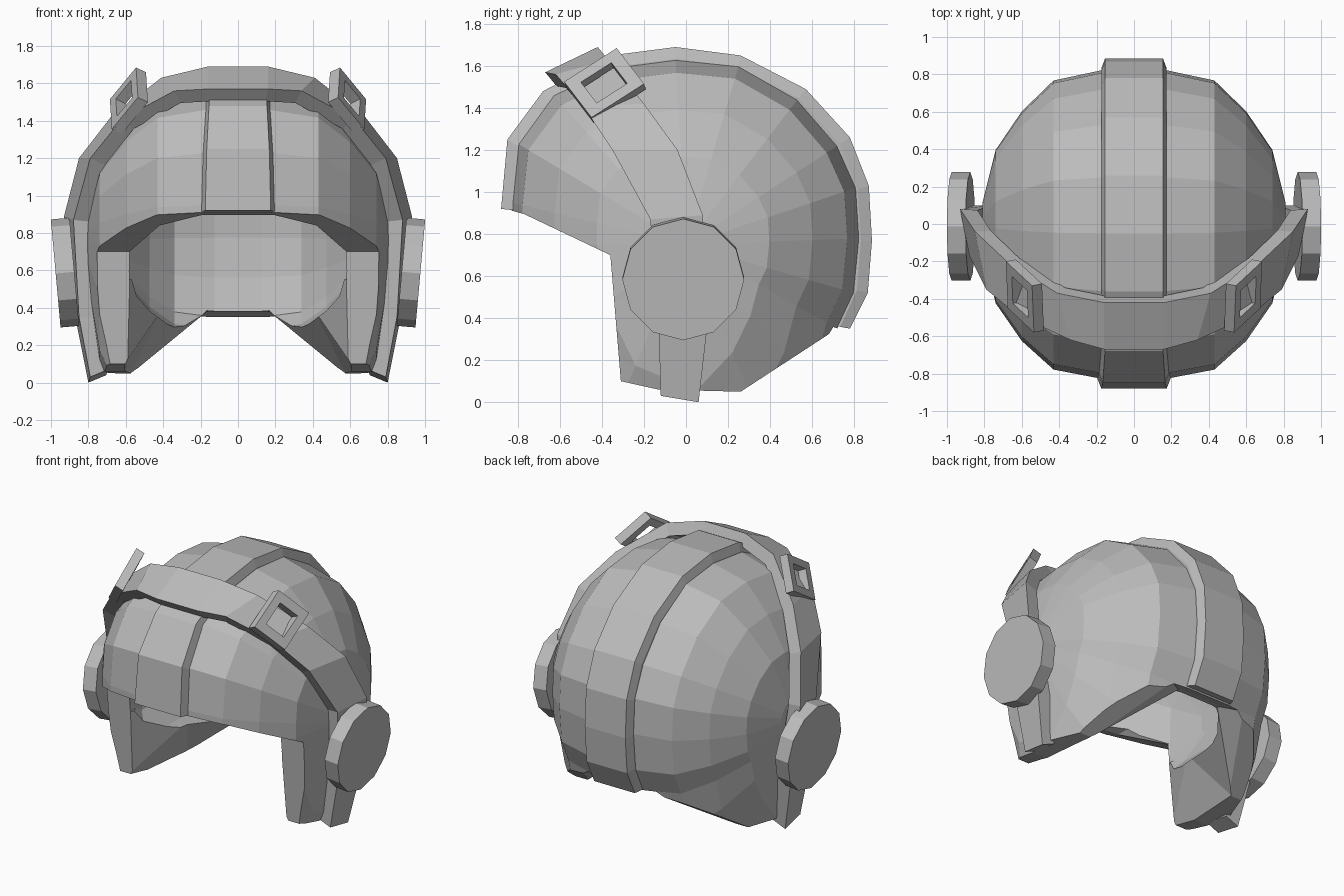
import bpy, bmesh, math
from mathutils import Vector

if "Cube" in bpy.data.objects:
    bpy.data.objects.remove(bpy.data.objects["Cube"])

grey = bpy.data.materials.new("helmet_grey")
grey.diffuse_color = (0.5, 0.5, 0.5, 1)
grey.use_nodes = True
grey.node_tree.nodes["Principled BSDF"].inputs["Base Color"].default_value = grey.diffuse_color
CZ = 0.75  # height of the helmet's centre


def make(name, verts, faces, tri=False):
    me = bpy.data.meshes.new(name)
    me.from_pydata([tuple(v) for v in verts], [], faces)
    bm = bmesh.new()
    bm.from_mesh(me)
    bmesh.ops.recalc_face_normals(bm, faces=bm.faces)
    if tri:
        bmesh.ops.triangulate(bm, faces=bm.faces)
    bm.to_mesh(me)
    bm.free()
    me.materials.append(grey)
    ob = bpy.data.objects.new(name, me)
    bpy.context.collection.objects.link(ob)
    return ob


def loft(name, sections, tri=False):
    """Join closed cross-sections of equal size and cap both ends."""
    n = len(sections[0])
    verts = [p for s in sections for p in s]
    faces = [(i * n + j, i * n + (j + 1) % n, (i + 1) * n + (j + 1) % n, (i + 1) * n + j)
             for i in range(len(sections) - 1) for j in range(n)]
    faces += [tuple(range(n)), tuple(range(len(verts) - n, len(verts)))]
    return make(name, verts, faces, tri)


def boolean(ob, cutter, op):
    m = ob.modifiers.new("cut", 'BOOLEAN')
    m.operation, m.object, m.solver = op, cutter, 'EXACT'
    bpy.context.view_layer.objects.active = ob
    bpy.ops.object.modifier_apply(modifier=m.name)
    bpy.data.objects.remove(cutter)


# Shell: rounded solid lofted sideways, hollowed, trimmed to the side outline
crown = [(-.83, .75), (-.83, .95), (-.80, 1.23), (-.63, 1.46), (-.36, 1.59), (-.05, 1.63),
         (.25, 1.60), (.53, 1.44), (.72, 1.22), (.81, 1.02), (.825, .78), (.80, .52)]
jaw = [(.72, .35), (.64, .05), (.46, -.32), (.1, -.7), (-.5, -.45), (-.75, .2)]
cavity = [(.60, .35), (.50, .28), (.30, .25), (0, .25), (-.45, .25), (-.68, .45)]
half = [(.16, 1), (.43, .93), (.60, .73), (.74, .48), (.81, .14)]
rings = [(-x, s) for x, s in reversed(half)] + half


def dome(name, profile, kx):
    sections = []
    for x, s in rings:
        ring = []
        for y, z in profile:
            k = s * (1 + .12 * (1 - s)) if y < -.6 else s  # fuller temples
            ring.append((x * kx, y * k, CZ + (z - CZ) * k))
        sections.append(ring)
    return loft(name, sections, tri=True)


shell = dome("shell", crown + jaw, 1)
inner = [(y * .82, CZ + (z - CZ) * .82) for y, z in crown]
boolean(shell, dome("hollow", inner + cavity, .79), 'DIFFERENCE')
outline = [(-1.2, .93), (-.86, .92), (-.77, .895), (-.36, .70), (-.31, .10), (-.13, .06),
           (.26, .05), (.72, .35), (1.2, .35), (1.2, 2), (-1.2, 2)]
trim = loft("trim", [[(x, y, z) for y, z in outline] for x in (-1.2, 1.2)])
boolean(shell, trim, 'INTERSECT')

# Face opening under the brim
arch = [(.58, .55), (.58, .70), (.42, .84), (.19, .897)]
arch += [(-x, z) for x, z in reversed(arch)]
boolean(shell, loft("face_opening", [[(x, y, z) for x, z in arch] for y in (-1.2, -.3)]),
        'DIFFERENCE')

# Neck opening: flares from the narrow cavity mouth out to the jaw edge
flare = [[(.58, -.37, .70), (.41, .03, .385), (.16, .62, .385)],
         [(.62, -.37, .08), (.575, .27, .045), (.31, .74, .345)],
         [(.62, -.37, -.4), (.575, .27, -.4), (.31, .74, -.4)]]
flare = [s + [(-x, y, z) for x, y, z in reversed(s)] for s in flare]
boolean(shell, loft("neck_opening", flare, tri=True), 'DIFFERENCE')

# Centre ridge running from the brim over the crown to the nape
crest = [(-.88, .92), (-.85, 1.25), (-.68, 1.48), (-.36, 1.65), (-.05, 1.69), (.26, 1.65),
         (.57, 1.49), (.78, 1.26), (.87, 1.03), (.885, .77), (.865, .52), (.78, .35)]
sections = []
for i, (y, z) in enumerate(crest):
    w = (.18, .172, .16)[min(i, 2)] - .005
    ring = []
    for k, dw, sgn in ((1, 0, -1), (1, 0, 1), (.94, .02, 1), (.79, .01, 1),
                       (.79, .01, -1), (.94, .02, -1)):
        kz = CZ + (z - CZ) * k
        if i == 0:
            kz = z - (1 - k) * .1
        if i == len(crest) - 1:
            kz = z + (1 - k) * .15
        ring.append((sgn * (w + dw), y * k, kz))
    sections.append(ring)
loft("centre_ridge", sections)

# Headband strap: front edge and back edge points, from the jaw up to the crown
edges = [((.79, -.12, .03), (.80, .06, .0)),
         ((.85, -.13, .35), (.87, .10, .35)),
         ((.88, -.17, .87), (.93, .08, .89)),
         ((.79, -.35, 1.20), (.85, -.04, 1.20)),
         ((.62, -.49, 1.41), (.68, -.20, 1.42)),
         ((.34, -.62, 1.56), (.41, -.37, 1.63)),
         ((.16, -.67, 1.57), (.16, -.42, 1.69))]


def sunk(p):
    x, y, z = p
    if z < CZ:
        return (x * .88, y, z + (.04 if z < .1 else 0))
    return (x * .9, y * .92, CZ + (z - CZ) * .92)


right = [[f, b, sunk(b), sunk(f)] for f, b in edges]
left = [[(-x, y, z) for x, y, z in s] for s in reversed(right)]
loft("headband", right + left)

for side, s in (("right", 1), ("left", -1)):
    # Twelve-sided ear pad, its outer face leaning slightly downward
    nrm = Vector((1, 0, -.09)).normalized()
    up = Vector((.09, 0, 1)).normalized()
    c = Vector((.925, -.013, .588))
    pad = []
    for d in (-.05, .05):
        ring = []
        for k in range(12):
            a = math.tau * k / 12
            p = c + nrm * d + Vector((0, .29, 0)) * math.cos(a) + up * (.29 * math.sin(a))
            ring.append((p.x * s, p.y, p.z))
        pad.append(ring)
    loft(side + "_ear_pad", pad)

    # Open square buckle on the headband
    c = Vector((.61, -.39, 1.52))
    u = Vector((.01, .25, .16)) / 2
    v = Vector((.14, .13, -.17)) / 2
    n = Vector((.061, -.012, .03)).normalized()
    verts = []
    for k, d in ((1, 0), (.58, 0), (.58, -.06), (1, -.06)):
        for a, b in ((-1, -1), (1, -1), (1, 1), (-1, 1)):
            p = c + u * a * k + v * b * k + n * d
            verts.append((p.x * s, p.y, p.z))
    faces = [(r * 4 + j, r * 4 + (j + 1) % 4, (r + 1) % 4 * 4 + (j + 1) % 4, (r + 1) % 4 * 4 + j)
             for r in range(4) for j in range(4)]
    make(side + "_buckle", verts, faces)
